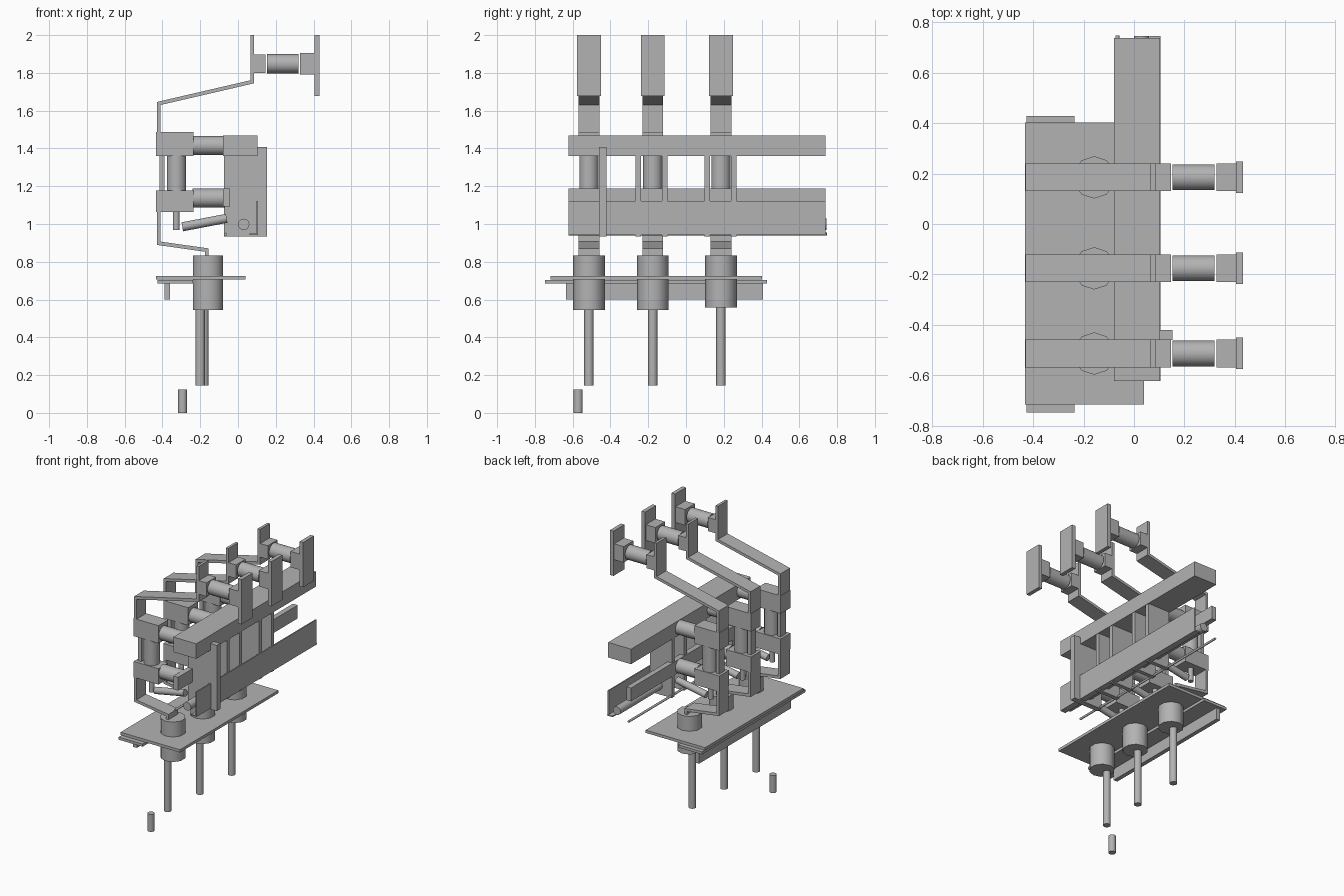
import bpy, bmesh, math
from mathutils import Vector

if "Cube" in bpy.data.objects:
    bpy.data.objects.remove(bpy.data.objects["Cube"])

# dark grey finish shared by every part
GREY = bpy.data.materials.new("dark_grey")
GREY.diffuse_color = (0.45, 0.45, 0.45, 1)
GREY.use_nodes = True
GREY.node_tree.nodes["Principled BSDF"].inputs["Base Color"].default_value = GREY.diffuse_color


def finish(name, bm, smooth=False):
    bmesh.ops.recalc_face_normals(bm, faces=bm.faces)
    me = bpy.data.meshes.new(name)
    bm.to_mesh(me)
    bm.free()
    me.materials.append(GREY)
    ob = bpy.data.objects.new(name, me)
    bpy.context.collection.objects.link(ob)
    if smooth:
        bpy.ops.object.select_all(action='DESELECT')
        ob.select_set(True)
        bpy.context.view_layer.objects.active = ob
        bpy.ops.object.shade_smooth_by_angle(angle=math.radians(40))
    return ob


def box(name, x, y, z):
    """Box from (min, max) pairs."""
    bm = bmesh.new()
    bmesh.ops.create_cube(bm, size=1)
    for v in bm.verts:
        v.co = [(r[0] + r[1]) / 2 + c * (r[1] - r[0]) for c, r in zip(v.co, (x, y, z))]
    return finish(name, bm)


def rod(name, a, b, r, sides=32):
    """Cylinder between two points."""
    a, b = Vector(a), Vector(b)
    bm = bmesh.new()
    bmesh.ops.create_cone(bm, cap_ends=True, segments=sides, radius1=r, radius2=r,
                          depth=(b - a).length)
    ob = finish(name, bm, True)
    ob.rotation_mode = 'QUATERNION'
    ob.rotation_quaternion = Vector((0, 0, 1)).rotation_difference(b - a)
    ob.location = (a + b) / 2
    return ob


def strap(name, path, t, y0, y1):
    """Flat bent strip: an x-z path thickened by t with mitred corners."""
    p = [Vector(q) for q in path]
    left, right = [], []
    for i, q in enumerate(p):
        d = [(p[j + 1] - p[j]).normalized() for j in (i - 1, i) if 0 <= j < len(p) - 1]
        n = [Vector((-e.y, e.x)) for e in d]
        m = sum(n, Vector((0, 0))).normalized()
        m *= t / 2 / m.dot(n[0])
        left.append(q + m)
        right.append(q - m)
    bm = bmesh.new()
    rings = [[bm.verts.new((c.x, y, c.y)) for c, y in ((l, y0), (l, y1), (r, y1), (r, y0))]
             for l, r in zip(left, right)]
    for a, b in zip(rings, rings[1:]):
        for k in range(4):
            bm.faces.new((a[k], a[(k + 1) % 4], b[(k + 1) % 4], b[k]))
    bm.faces.new(rings[0])
    bm.faces.new(rings[-1])
    return finish(name, bm)


UPPER_STRAP = [(0.076, 2.0), (0.076, 1.753), (-0.42, 1.638), (-0.42, 1.40)]
LOWER_STRAP = [(-0.42, 1.10), (-0.42, 0.898), (-0.165, 0.862), (-0.165, 0.82)]

# three repeated units: y centre and rod x
for i, (c, rx) in enumerate(((-0.514, -0.2), (-0.176, -0.18), (0.185, -0.18)), 1):
    w = (c - 0.055, c + 0.055)
    n = f"_{i}"
    strap("upper_strap" + n, UPPER_STRAP, 0.02, *w)
    strap("lower_strap" + n, LOWER_STRAP, 0.02, *w)
    # pedal head
    box("head_inner_block" + n, (0.083, 0.146), w, (1.80, 1.898))
    rod("head_cylinder" + n, (0.153, c, 1.848), (0.32, c, 1.848), 0.051)
    box("head_outer_block" + n, (0.328, 0.408), w, (1.792, 1.906))
    box("head_plate" + n, (0.404, 0.432), (c - 0.062, c + 0.063), (1.678, 2.0))
    # middle linkage
    box("upper_block" + n, (-0.433, -0.235), w, (1.36, 1.488))
    rod("upper_cylinder" + n, (-0.24, c, 1.415), (-0.07, c, 1.415), 0.05)
    rod("upright_cylinder" + n, (-0.325, c, 1.17), (-0.325, c, 1.37), 0.051)
    box("upright_link" + n, (-0.415, -0.388), (c - 0.03, c + 0.03), (1.17, 1.37))
    box("lower_block" + n, (-0.433, -0.235), w, (1.064, 1.178))
    rod("lower_cylinder" + n, (-0.24, c, 1.137), (-0.07, c, 1.137), 0.05)
    rod("peg" + n, (-0.327, c, 0.968), (-0.327, c, 1.08), 0.018, 16)
    rod("tilted_cylinder" + n, (-0.295, c, 0.985), (-0.06, c, 1.03), 0.024, 24)
    # floor sleeve and long rod
    rod("sleeve" + n, (-0.158, c, 0.558 if i == 3 else 0.545), (-0.158, c, 0.832), 0.084, 10)
    rod("long_rod" + n, (rx, c, 0.146), (rx, c, 0.6), 0.025, 24)

# frame beams
box("top_beam", (-0.08, 0.103), (-0.622, 0.739), (1.36, 1.468))
box("lower_rail", (-0.08, -0.042), (-0.622, 0.739), (1.092, 1.188))
box("lower_plate", (0.097, 0.106), (-0.622, 0.739), (0.945, 1.122))
box("lower_lip", (0.062, 0.106), (-0.622, 0.745), (0.943, 0.951))
rod("long_tube", (0.03, -0.622, 0.998), (0.03, 0.745, 0.998), 0.03)
rod("thin_rod", (-0.066, -0.622, 0.946), (-0.066, 0.747, 0.946), 0.008, 12)

# frame ribs and the thick fin
box("fin", (-0.075, 0.153), (-0.46, -0.42), (0.935, 1.408))
for i, y in enumerate((-0.253, -0.113, 0.113, 0.253), 1):
    box(f"rib_{i}", (-0.075, 0.10), (y - 0.015, y + 0.015), (0.935, 1.37))

# floor plate with its supports
box("floor_plate", (-0.433, 0.04), (-0.717, 0.402), (0.705, 0.725))
box("floor_slide", (-0.427, -0.237), (-0.747, 0.428), (0.684, 0.703))
box("floor_bar", (-0.39, -0.36), (-0.635, 0.407), (0.60, 0.695))

# loose peg at ground level
rod("ground_peg", (-0.293, -0.571, 0), (-0.293, -0.571, 0.125), 0.024, 24)
